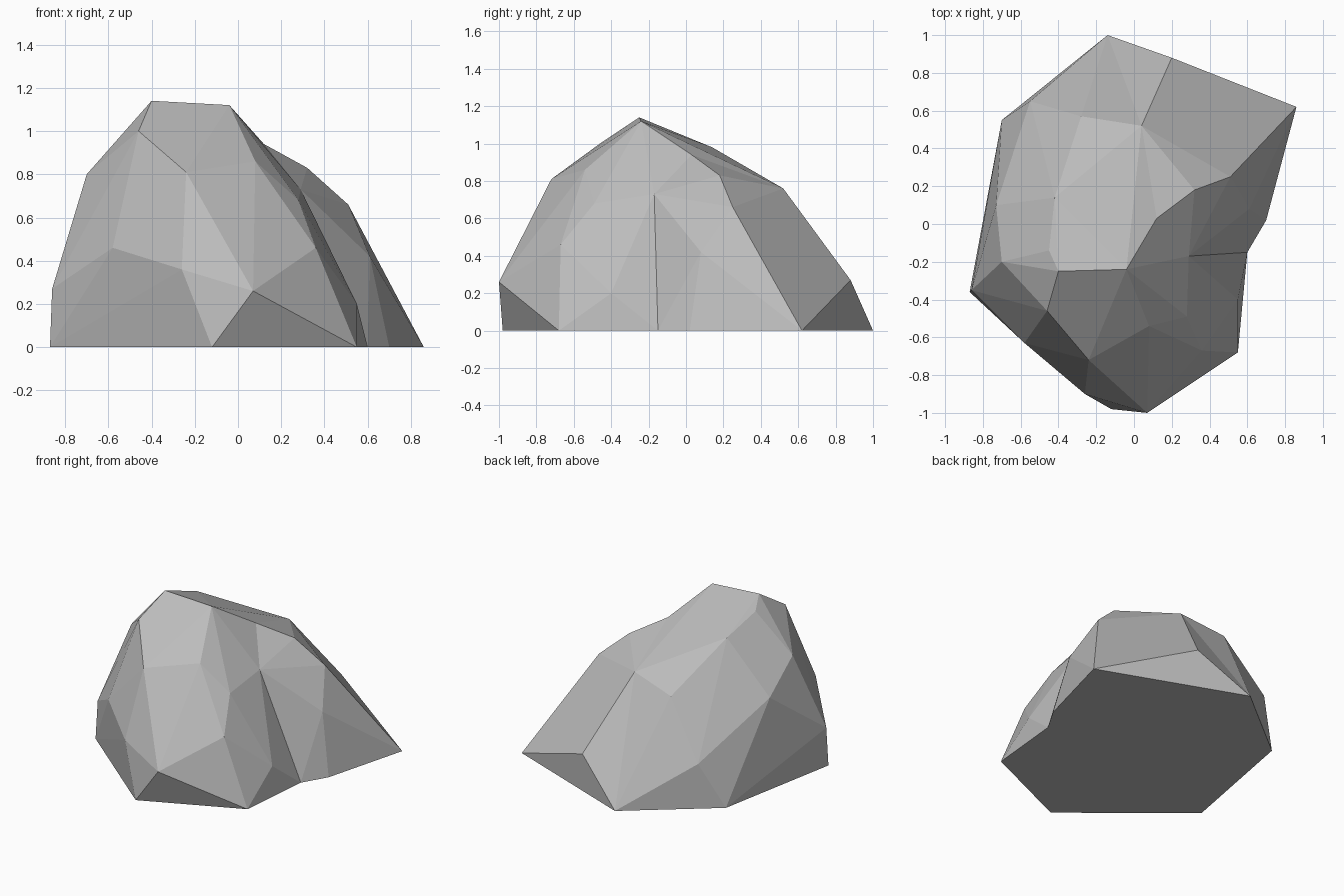
import bpy
import bmesh

cube = bpy.data.objects.get("Cube")
if cube:
    bpy.data.objects.remove(cube, do_unlink=True)

stone = bpy.data.materials.new("grey stone")
stone.use_nodes = True
stone.diffuse_color = (0.5, 0.5, 0.5, 1)
stone.node_tree.nodes["Principled BSDF"].inputs["Base Color"].default_value = (0.5, 0.5, 0.5, 1)


def chiselled_mass(name, corners):
    """Flat-faced convex mass stretched over its corner points."""
    bm = bmesh.new()
    for corner in corners:
        bm.verts.new(corner)
    hull = bmesh.ops.convex_hull(bm, input=bm.verts[:], use_existing_faces=False)
    spare = {v for v in hull["geom_interior"] + hull["geom_unused"]
             if isinstance(v, bmesh.types.BMVert)}
    bmesh.ops.delete(bm, geom=list(spare), context="VERTS")
    bmesh.ops.dissolve_limit(bm, angle_limit=0.02, verts=bm.verts[:], edges=bm.edges[:])
    bmesh.ops.recalc_face_normals(bm, faces=bm.faces[:])
    mesh = bpy.data.meshes.new(name)
    bm.to_mesh(mesh)
    bm.free()
    mesh.materials.append(stone)
    obj = bpy.data.objects.new(name, mesh)
    bpy.context.collection.objects.link(obj)
    return obj


# Corners shared by both masses: the crease where they meet and the back edge
crease = [(0.12, 0.03, 0.94), (0.29, -0.17, 0.73), (0.6, -0.15, 0)]
back_edge = [(0.04, 0.52, 0.76), (-0.14, 1, 0)]

# Main boulder, from the ground up
foot = [(-0.87, -0.36, 0), (-0.12, -0.98, 0), (0.55, -0.68, 0), (-0.7, 0.55, 0)]
front_belly = [(0.07, -1, 0.26), (-0.26, -0.9, 0.36), (-0.58, -0.63, 0.46),
               (-0.86, -0.35, 0.27)]
right_flank = [(0.36, -0.67, 0.46), (0.55, -0.4, 0.2), (0.28, -0.49, 0.68)]
left_and_back = [(-0.7, -0.2, 0.8), (-0.73, 0.1, 0.62), (-0.55, 0.65, 0.31),
                 (-0.28, 0.57, 0.69)]
shoulder = [(-0.46, -0.46, 1), (-0.24, -0.72, 0.81), (0.08, -0.54, 0.86)]
crown = [(-0.4, -0.25, 1.14), (-0.04, -0.24, 1.12), (-0.45, -0.14, 1.07),
         (-0.42, 0.14, 0.98)]
chiselled_mass("main_boulder", foot + front_belly + right_flank + left_and_back
               + shoulder + crown + crease + back_edge)

# Ridge that runs out to the back corner
ridge = [(0.32, 0.18, 0.83), (0.51, 0.25, 0.66), (0.61, 0.08, 0.42),
         (0.7, 0.02, 0), (0.86, 0.62, 0), (0.2, 0.88, 0.27)]
chiselled_mass("side_ridge", ridge + crease + back_edge)
